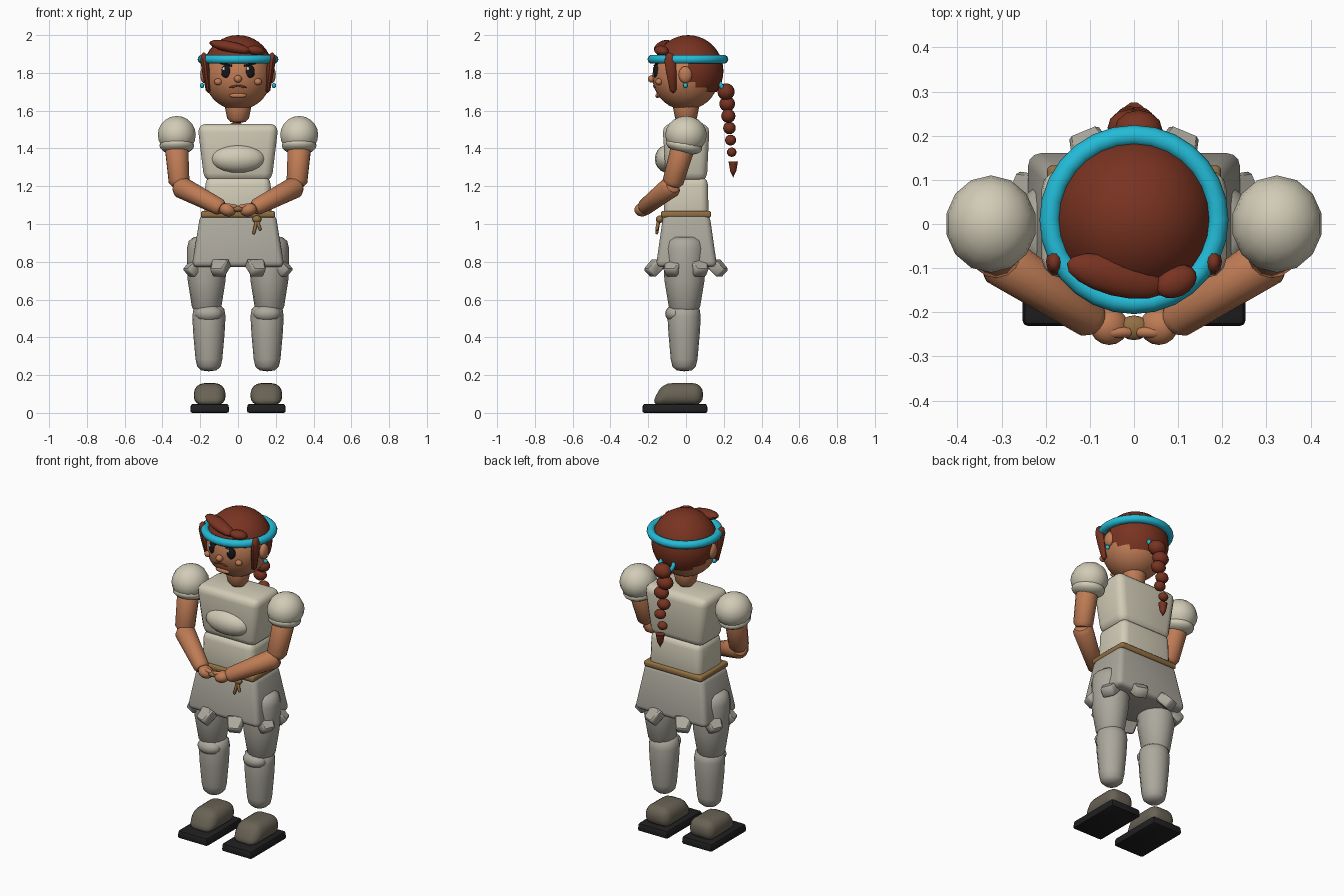
import bpy, bmesh, math
from mathutils import Matrix, Vector, Euler

if "Cube" in bpy.data.objects:
    bpy.data.objects.remove(bpy.data.objects["Cube"])


def material(name, r, g, b):
    m = bpy.data.materials.new(name)
    m.diffuse_color = (r, g, b, 1)
    m.use_nodes = True
    m.node_tree.nodes["Principled BSDF"].inputs["Base Color"].default_value = m.diffuse_color
    return m


CREAM = material("cream cloth", .64, .60, .47)
GREY = material("grey cloth", .41, .39, .335)
SHOE = material("shoe brown", .14, .122, .09)
SOLE = material("sole black", .014, .014, .015)
SKIN = material("skin", .52, .20, .09)
HAIR = material("red brown hair", .19, .033, .015)
CYAN = material("cyan band", .017, .50, .68)
ROPE = material("rope tan", .29, .16, .055)
EYE = material("eye black", .008, .008, .01)
WHITE = material("white", .9, .9, .9)


def finish(name, bm, mat, angle=40):
    bmesh.ops.remove_doubles(bm, verts=bm.verts, dist=1e-5)
    bmesh.ops.recalc_face_normals(bm, faces=bm.faces)
    me = bpy.data.meshes.new(name)
    bm.to_mesh(me)
    bm.free()
    me.materials.append(mat)
    ob = bpy.data.objects.new(name, me)
    bpy.context.collection.objects.link(ob)
    bpy.ops.object.select_all(action='DESELECT')
    ob.select_set(True)
    bpy.context.view_layer.objects.active = ob
    bpy.ops.object.shade_smooth_by_angle(angle=math.radians(angle))
    return ob


def place(loc, scale=(1, 1, 1), rot=(0, 0, 0)):
    return Matrix.LocRotScale(Vector(loc), Euler(rot), Vector(scale))


def ball(name, mat, loc, size, rot=(0, 0, 0), seg=16, rings=10):
    bm = bmesh.new()
    bmesh.ops.create_uvsphere(bm, u_segments=seg, v_segments=rings, radius=1)
    bm.transform(place(loc, size, rot))
    return finish(name, bm, mat)


def block(name, mat, low, high, bevel, seg=3, matrix=None):
    """Tapered, bevelled box; low and high are (x0, x1, y0, y1, z)."""
    bm = bmesh.new()
    bmesh.ops.create_cube(bm, size=2)
    for v in bm.verts:
        x0, x1, y0, y1, z = high if v.co.z > 0 else low
        v.co = (x1 if v.co.x > 0 else x0, y1 if v.co.y > 0 else y0, z)
    bmesh.ops.bevel(bm, geom=bm.edges[:], offset=bevel, segments=seg, profile=.5, affect='EDGES')
    if matrix:
        bm.transform(matrix)
    return finish(name, bm, mat)


def lathe(name, mat, profile, matrix, seg=16):
    """Spin (radius, height) points about the local z axis."""
    bm = bmesh.new()
    vs = [bm.verts.new((r, 0, z)) for r, z in profile]
    es = [bm.edges.new(p) for p in zip(vs, vs[1:])]
    bmesh.ops.spin(bm, geom=vs + es, axis=(0, 0, 1), cent=(0, 0, 0), angle=math.tau, steps=seg)
    bm.transform(matrix)
    return finish(name, bm, mat)


def limb(name, mat, a, b, ra, rb, seg=14):
    a, b = Vector(a), Vector(b)
    n = (b - a).length
    prof = [(0, -.6 * ra), (.7 * ra, -.42 * ra), (ra, 0), (rb, n), (.7 * rb, n + .42 * rb), (0, n + .6 * rb)]
    m = Matrix.Translation(a) @ (b - a).to_track_quat('Z', 'Y').to_matrix().to_4x4()
    return lathe(name, mat, prof, m, seg)


def ring(name, mat, matrix, major, minor, seg=28):
    prof = [(major + minor * math.cos(k * math.tau / 10), minor * math.sin(k * math.tau / 10)) for k in range(11)]
    return lathe(name, mat, prof, matrix, seg)


# Torso, skirt and belt
block("chest", CREAM, (-.178, .178, -.105, .11, 1.225), (-.215, .215, -.125, .125, 1.53), .045)
ball("bust", CREAM, (0, -.095, 1.345), (.145, .07, .075))
block("waist", CREAM, (-.178, .178, -.118, .12, 1.03), (-.172, .172, -.112, .115, 1.25), .04)
block("skirt", GREY, (-.245, .245, -.16, .165, .772), (-.2, .2, -.12, .125, 1.05), .03)
block("belt", ROPE, (-.197, .197, -.133, .133, 1.034), (-.197, .197, -.133, .133, 1.07), .012)
ball("belt_knot", ROPE, (.1, -.14, 1.025), (.024, .02, .02))
limb("belt_tail_long", ROPE, (.1, -.145, 1.02), (.083, -.155, .95), .01, .008, 8)
limb("belt_tail_short", ROPE, (.1, -.145, 1.02), (.118, -.155, .97), .01, .008, 8)
ball("rope_in_hands", ROPE, (0, -.235, 1.08), (.035, .028, .018))

# Tilted tatters around the hem
for k in range(8):
    a = math.radians(22.5 + 45 * k)
    m = Matrix.Translation((.255 * math.cos(a), .182 * math.sin(a), .768)) @ \
        Matrix.Rotation(a, 4, 'Z') @ Matrix.Rotation(math.radians(-45), 4, 'Y')
    block("hem_tatter", GREY, (-.03, .03, -.035, .035, -.042), (-.03, .03, -.05, .05, .042), .008, 1, m)

for s in (-1, 1):
    # Legs and shoes
    lathe("thigh", GREY, [(0, .53), (.06, .535), (.078, .56), (.1, .7), (.105, .78), (.105, .87),
                          (.095, .91), (.07, .93), (0, .935)], place((s * .166, -.008, 0), (1, 1.06, 1)))
    lathe("shin", GREY, [(0, .22), (.04, .225), (.062, .245), (.071, .285), (.083, .42), (.088, .51),
                         (.082, .55), (.06, .57), (0, .575)], place((s * .154, -.01, 0)))
    ball("knee", GREY, (s * .154, -.06, .525), (.072, .05, .045))
    x = s * .15
    block("shoe", SHOE, (x - .087, x + .087, -.185, .092, .04), (x - .08, x + .08, -.125, .088, .157), .05, 4)
    block("sole", SOLE, (x - .103, x + .103, -.232, .115, 0), (x - .1, x + .1, -.228, .111, .048), .012, 2)

    # Sleeves, arms and hands
    ball("puff_sleeve", CREAM, (s * .324, 0, 1.472), (.103, .11, .1), seg=14)
    ball("sleeve_cuff", CREAM, (s * .324, -.01, 1.415), (.092, .098, .045), (-.2, 0, 0))
    limb("upper_arm", SKIN, (s * .327, -.01, 1.43), (s * .312, -.068, 1.225), .064, .056)
    limb("forearm", SKIN, (s * .302, -.082, 1.195), (s * .098, -.215, 1.09), .058, .044)
    ball("hand", SKIN, (s * .056, -.232, 1.075), (.045, .042, .034), (0, s * -.3, 0))
    limb("thumb", SKIN, (s * .05, -.245, 1.095), (s * .012, -.245, 1.09), .014, .012, 8)

    # Ears, earrings and face details
    ball("ear", SKIN, (s * .178, -.003, 1.79), (.022, .036, .045))
    ball("earring", CYAN, (s * .19, -.003, 1.733), (.012, .012, .014), seg=10, rings=6)
    ball("eye", EYE, (s * .064, -.157, 1.805), (.026, .015, .037), (0, 0, s * .35))
    ball("eye_glint", WHITE, (s * .064 - .012, -.171, 1.822), (.008, .005, .01), seg=8, rings=6)
    limb("eyebrow", EYE, (s * .035, -.166, 1.838), (s * .092, -.148, 1.852), .006, .005, 8)
    ball("cheek", SKIN, (s * .105, -.143, 1.753), (.021, .018, .018))
    ball("mouth_half", HAIR, (s * .022, -.167, 1.728), (.024, .006, .006), (0, s * .25, s * .13))

    # Side locks
    m = Matrix.Translation((s * .178, -.085, 1.87)) @ Matrix.Rotation(.1, 4, 'X') @ Matrix.Rotation(s * .12, 4, 'Y')
    lathe("side_lock", HAIR, [(0, .04), (.018, .03), (.031, 0), (.029, -.06), (.018, -.165), (0, -.18)],
          m @ Matrix.Diagonal((.7, 1, 1, 1)), 10)

# Head and neck
ball("head", SKIN, (0, -.002, 1.78), (.176, .176, .176), seg=28, rings=18)
lathe("neck", SKIN, [(0, 1.535), (.04, 1.54), (.058, 1.56), (.068, 1.61), (.07, 1.68), (0, 1.68)], place((0, 0, 0)))
ball("nose", SKIN, (0, -.18, 1.768), (.021, .022, .02))
ball("lower_lip", SKIN, (0, -.15, 1.68), (.047, .012, .013))

# Hair cap: sphere cut to a hairline that is high in front and low behind
bm = bmesh.new()
bmesh.ops.create_uvsphere(bm, u_segments=28, v_segments=20, radius=1)
bm.transform(place((0, .012, 1.81), (.186, .186, .19)))
cut = []
for f in bm.faces:
    c = f.calc_center_median()
    hairline = 1.86 if c.y < .01 else 1.75 - .35 * min(c.y, .15)
    if c.z < hairline:
        cut.append(f)
bmesh.ops.delete(bm, geom=cut, context='FACES')
finish("hair_cap", bm, HAIR)
ball("fringe_large", HAIR, (-.04, -.118, 1.937), (.118, .045, .03), (0, .2, -.25))
ball("fringe_small", HAIR, (.095, -.13, 1.918), (.05, .035, .026), (0, .15, .45))
ring("headband", CYAN, place((0, .01, 1.872)), .19, .024)

# Braid with tie and tapered tip
ring("hair_tie", CYAN, place((0, .184, 1.735), rot=(math.radians(120), 0, 0)), .043, .012, 20)
for k in range(6):
    r = .05 - .0045 * k
    ball("braid_knot", HAIR, (.01 * (-1) ** k, .212 + .006 * k, 1.7 - .064 * k), (r * 1.1, r * .92, r * .9), seg=12, rings=8)
lathe("braid_tip", HAIR, [(0, 1.33), (.026, 1.33), (.017, 1.28), (0, 1.247)], place((0, .25, 0)), 10)
